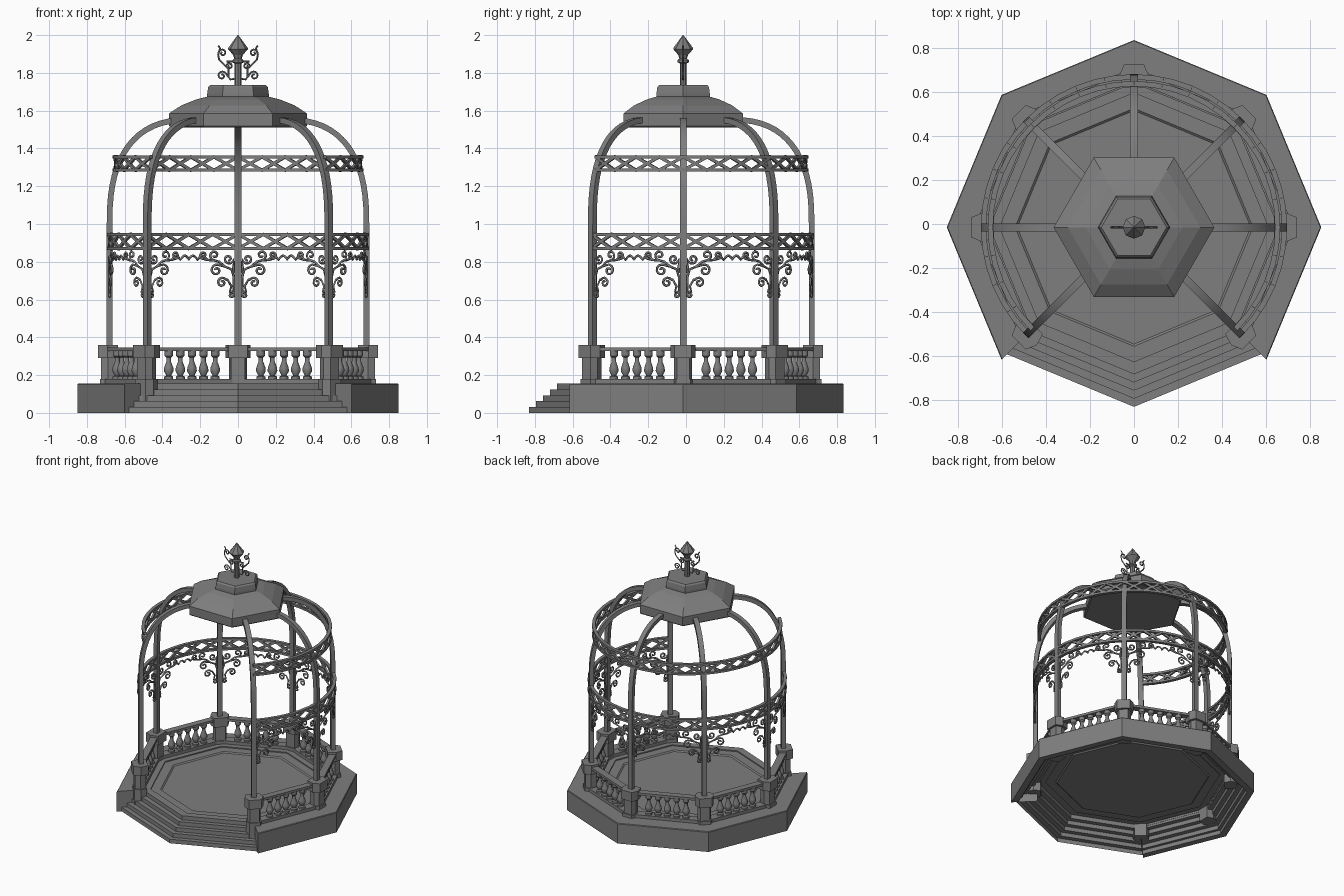
import bpy, bmesh, math
from math import sin, cos, pi, radians
from mathutils import Vector

cube = bpy.data.objects.get("Cube")
if cube:
    bpy.data.objects.remove(cube, do_unlink=True)

Y0 = -0.015
COLUMNS = [radians(-45 + 45 * i) for i in range(7)]
SPAN = radians(270)

iron = bpy.data.materials.new("painted grey")
iron.use_nodes = True
GREY = (0.21, 0.21, 0.21, 1)
iron.diffuse_color = GREY
iron.node_tree.nodes["Principled BSDF"].inputs["Base Color"].default_value = GREY


def polar(r, a, z, t=0.0):
    """Point at radius r and angle a, shifted t sideways."""
    return Vector((r * cos(a) - t * sin(a), r * sin(a) + t * cos(a) + Y0, z))


def finish(name, bm, smooth=None):
    bmesh.ops.recalc_face_normals(bm, faces=bm.faces)
    mesh = bpy.data.meshes.new(name)
    bm.to_mesh(mesh)
    bm.free()
    mesh.materials.append(iron)
    obj = bpy.data.objects.new(name, mesh)
    bpy.context.collection.objects.link(obj)
    if smooth:
        bpy.ops.object.select_all(action="DESELECT")
        obj.select_set(True)
        bpy.context.view_layer.objects.active = obj
        bpy.ops.object.shade_smooth_by_angle(angle=radians(smooth))
    return obj


def loft(bm, rings, closed_ring=True, caps=True, loop=False):
    """Skin a list of equally long point rings."""
    rows = [[bm.verts.new(p) for p in ring] for ring in rings]
    n = len(rows[0])
    pairs = list(zip(rows, rows[1:])) + ([(rows[-1], rows[0])] if loop else [])
    for a, b in pairs:
        for i in range(n if closed_ring else n - 1):
            j = (i + 1) % n
            bm.faces.new((a[i], a[j], b[j], b[i]))
    if caps and not loop:
        bm.faces.new(rows[0])
        bm.faces.new(rows[-1])


def lathe(bm, profile, sides, place=lambda r, a, z: polar(r, a, z), caps=True):
    loft(bm, [[place(r, 2 * pi * i / sides, z) for i in range(sides)] for r, z in profile], caps=caps)


def arc_bar(bm, r, z, width, height, start, span, steps):
    corners = [(-1, -1), (1, -1), (1, 1), (-1, 1)]
    loft(bm, [[polar(r + i * width / 2, start + span * k / steps, z + j * height / 2) for i, j in corners]
              for k in range(steps + 1)])


def scrollwork(name, paths, radius):
    """Bent wire from a list of 3D paths, as one mesh."""
    curve = bpy.data.curves.new(name, "CURVE")
    curve.dimensions = "3D"
    curve.bevel_depth = radius
    curve.bevel_resolution = 0
    curve.use_fill_caps = True
    for path in paths:
        spline = curve.splines.new("POLY")
        spline.points.add(len(path) - 1)
        for point, co in zip(spline.points, path):
            point.co = (*co, 1)
    temp = bpy.data.objects.new(name, curve)
    bpy.context.collection.objects.link(temp)
    bpy.context.view_layer.update()
    mesh = bpy.data.meshes.new_from_object(temp.evaluated_get(bpy.context.evaluated_depsgraph_get()))
    bpy.data.objects.remove(temp, do_unlink=True)
    mesh.materials.clear()
    mesh.materials.append(iron)
    bpy.context.collection.objects.link(bpy.data.objects.new(name, mesh))


def curl(cx, cz, r, start, turns):
    """Spiral winding in towards (cx, cz); start in degrees."""
    n = int(abs(turns) * 12)
    return [(cx + r * (1 - 0.8 * i / n) * cos(radians(start) + 2 * pi * turns * i / n),
             cz + r * (1 - 0.8 * i / n) * sin(radians(start) + 2 * pi * turns * i / n)) for i in range(n + 1)]


# Stepped octagonal shell: front steps and sunken floor, hollow underneath
bm = bmesh.new()
stairs = []
for i, r in enumerate((0.815, 0.778, 0.741, 0.704, 0.667)):
    stairs += [(r, 0.031 * i), (r, 0.031 * (i + 1))]
lathe(bm, stairs + [(0.61, 0.155), (0.61, 0.147), (0.54, 0.147), (0.53, 0.139), (0.005, 0.139)], 8, caps=False)
bm.faces.new([v for v in bm.verts if (v.co.xy - Vector((0, Y0))).length < 0.01])
finish("steps_and_floor", bm)

# Platform around the back and sides, open at the front steps
bm = bmesh.new()
section = [(0.665, 0.14), (0.80, 0.14), (0.80, 0), (0.85, 0), (0.85, 0.15), (0.846, 0.155), (0.665, 0.155)]
loft(bm, [[polar(r, a, z) for r, z in section] for a in COLUMNS])
for a in (COLUMNS[0], COLUMNS[-1]):
    bm.faces.new([bm.verts.new(polar(r, a, z)) for r, z in ((0.665, 0), (0.81, 0), (0.81, 0.15), (0.665, 0.15))])
finish("platform", bm)

# Pedestals
bm = bmesh.new()
outline = [(0.055, 0.045), (0.055, -0.045), (0.005, -0.066), (-0.05, -0.05), (-0.05, 0.05), (0.005, 0.066)]
for a in COLUMNS:
    for scale, z0, z1 in ((0.85, 0.06, 0.18), (0.72, 0.18, 0.29), (1, 0.29, 0.36)):
        loft(bm, [[polar(0.685 + scale * u, a, z, scale * t) for u, t in outline] for z in (z0, z1)])
finish("pedestals", bm)

# Railings and balusters
bm = bmesh.new()
arc_bar(bm, 0.69, 0.336, 0.055, 0.018, COLUMNS[0], SPAN, 6)
arc_bar(bm, 0.69, 0.167, 0.07, 0.025, COLUMNS[0], SPAN, 6)
finish("railings", bm)
bm = bmesh.new()
vase = [(0.024, 0.178), (0.024, 0.192), (0.013, 0.198), (0.026, 0.222), (0.024, 0.24), (0.012, 0.272),
        (0.012, 0.292), (0.022, 0.302), (0.022, 0.33)]
for a, b in zip(COLUMNS, COLUMNS[1:]):
    for i in range(5):
        spot = polar(0.69, a, 0).lerp(polar(0.69, b, 0), 0.5 + (i - 2) * 0.126)
        lathe(bm, vase, 10, lambda r, t, z: spot + Vector((r * cos(t), r * sin(t), z)))
finish("balusters", bm, 40)

# Curved columns running up into the roof
bm = bmesh.new()
path = [(0.68, 0.35)]
for i in range(17):
    t = pi / 2 * i / 16
    path.append((0.25 + 0.43 * max(cos(t), 0) ** 0.8, 1.0 + 0.552 * sin(t) ** 0.8))
for a in COLUMNS:
    rings = []
    for i, (r, z) in enumerate(path):
        r0, z0 = path[max(i - 1, 0)]
        r1, z1 = path[min(i + 1, len(path) - 1)]
        nr, nz = Vector((z1 - z0, r0 - r1)).normalized() * 0.015
        rings.append([polar(r + k * nr, a, z + k * nz, t) for k, t in
                      ((1, 0.018), (1, -0.018), (-1, -0.018), (-1, 0.018))])
    loft(bm, rings)
finish("columns", bm, 35)

# Lattice bands
for name, radius, low, high in (("lower_lattice", 0.683, 0.87, 0.945), ("upper_lattice", 0.652, 1.285, 1.355)):
    bm = bmesh.new()
    for z in (low, high):
        arc_bar(bm, radius, z, 0.024, 0.016, COLUMNS[0], SPAN, 36)
    cells = 24
    for i in range(cells):
        for z0, z1 in ((low, high), (high, low)):
            rings = []
            for k in range(3):
                a = COLUMNS[0] + SPAN * (i + k / 2) / cells
                z = z0 + (z1 - z0) * k / 2
                rings.append([polar(radius + u, a, z + v) for u, v in
                              ((-0.007, -0.009), (0.007, -0.009), (0.007, 0.009), (-0.007, 0.009))])
            loft(bm, rings)
    finish(name, bm)

# Hanging scroll brackets and scalloped swags
bracket = [
    curl(0.035, 0.625, 0.018, 60, 1.2)[::-1] + [(0.035, 0.67), (0.055, 0.705)] + curl(0.085, 0.69, 0.028, 150, -1.3),
    [(0.022, 0.62), (0.022, 0.72), (0.035, 0.76), (0.07, 0.775)] + curl(0.115, 0.755, 0.032, 120, -1.3),
    curl(0.05, 0.815, 0.028, 180, 1.3)[::-1] + [(0.025, 0.77), (0.022, 0.74)],
    [(0.07, 0.775), (0.10, 0.80)] + curl(0.125, 0.835, 0.028, -90, 1.2),
    [(0.125, 0.807), (0.165, 0.81)] + curl(0.185, 0.835, 0.02, -60, 1.1),
    [(0.165 + 0.0075 * i, 0.81 + 0.022 * abs(sin(pi * i / 7))) for i in range(15)],
]
wires = []
for a in COLUMNS:
    for side in (-1, 1):
        if (side < 0 and a == COLUMNS[0]) or (side > 0 and a == COLUMNS[-1]):
            continue
        wires += [[polar(0.68, a + side * t / 0.68, z) for t, z in line] for line in bracket]
scrollwork("scroll_brackets", wires, 0.0065)

# Hexagonal roof cap
bm = bmesh.new()
lathe(bm, [(0.355, 1.512), (0.365, 1.52), (0.365, 1.585), (0.30, 1.628), (0.22, 1.66), (0.16, 1.675)], 6)
lathe(bm, [(0.163, 1.66), (0.163, 1.69), (0.158, 1.725), (0.148, 1.735)], 6)
finish("roof_cap", bm)

# Finial
bm = bmesh.new()
lathe(bm, [(0.018, 1.73), (0.018, 1.85), (0.03, 1.856), (0.03, 1.868), (0.02, 1.875), (0.026, 1.895),
           (0.052, 1.925), (0.052, 1.932), (0.002, 2.0)], 8)
finish("finial", bm)
ornament = [
    [(0.015, 1.77), (0.04, 1.765), (0.06, 1.79)] + curl(0.085, 1.785, 0.025, 160, -1.3),
    [(0.05, 1.775), (0.05, 1.82), (0.08, 1.85), (0.10, 1.87), (0.105, 1.895)] + curl(0.082, 1.905, 0.022, 0, 1.2),
    [(0.105, 1.895), (0.095, 1.93), (0.105, 1.945)],
    [(0.05, 1.82)] + curl(0.045, 1.835, 0.018, 0, 1.2),
    [(0, 1.86), (0.06, 1.86)],
]
scrollwork("finial_scrolls", [[(s * x, Y0, z) for x, z in line] for s in (-1, 1) for line in ornament], 0.005)
